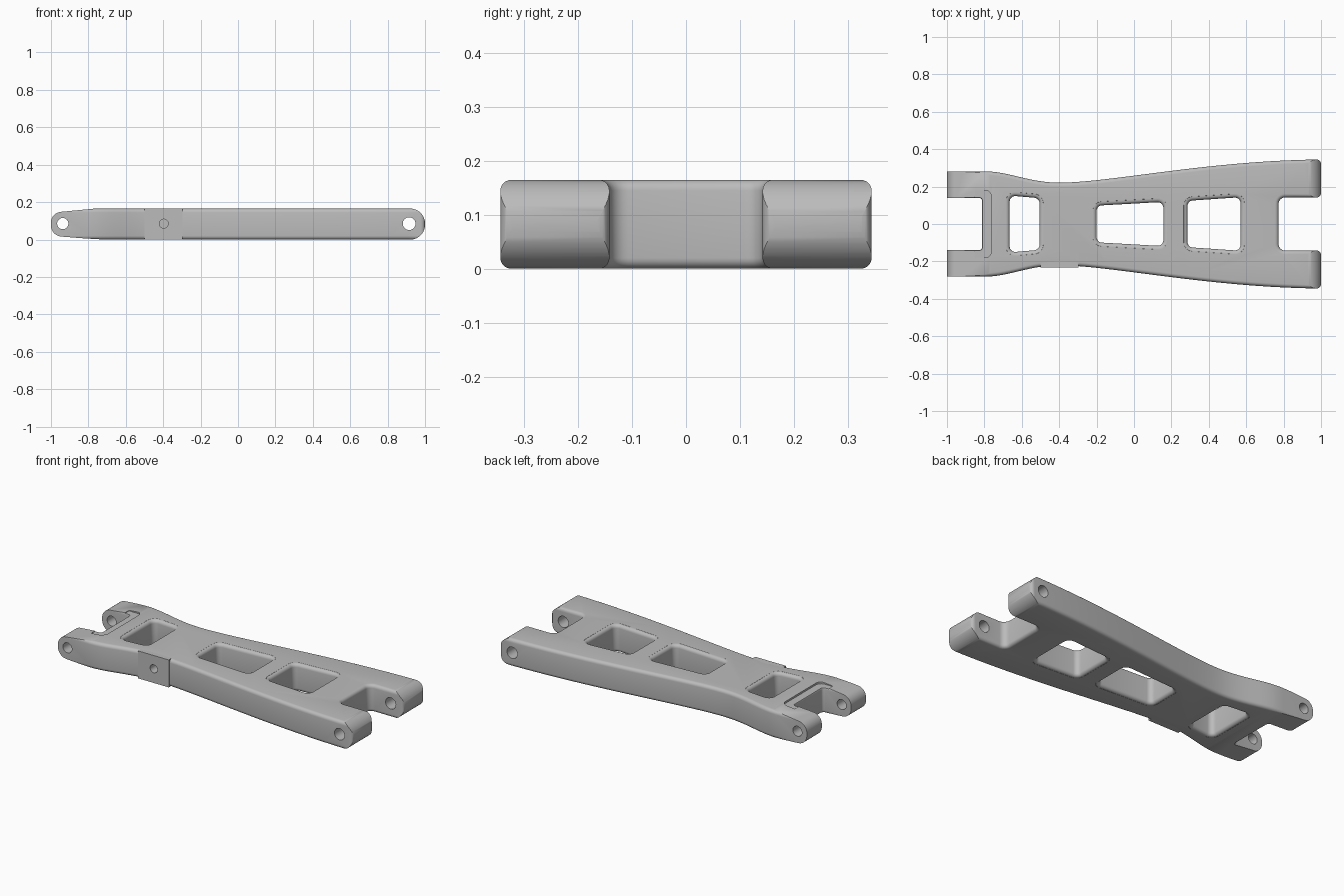
import bpy, bmesh
from math import pi, tan, sin
from mathutils import Vector
from mathutils.geometry import interpolate_bezier

if "Cube" in bpy.data.objects:
    bpy.data.objects.remove(bpy.data.objects["Cube"])

H = 0.165          # arm thickness
R = 0.02           # edge rounding

grey = bpy.data.materials.new("moulded grey")
grey.use_nodes = True
grey.diffuse_color = (0.5, 0.5, 0.5, 1)
grey.node_tree.nodes["Principled BSDF"].inputs["Base Color"].default_value = grey.diffuse_color


def rounded(points, steps=6):
    """Round the corners of a polygon given as (x, y, radius)."""
    out = []
    for i, (x, y, r) in enumerate(points):
        p = Vector((x, y))
        if not r:
            out.append(p)
            continue
        a = (Vector(points[i - 1][:2]) - p).normalized()
        b = (Vector(points[(i + 1) % len(points)][:2]) - p).normalized()
        half = a.angle(b) / 2
        t = r / tan(half)
        centre = p + (a + b).normalized() * (r / sin(half))
        start = (p + a * t - centre).normalized()
        end = (p + b * t - centre).normalized()
        for k in range(steps + 1):
            out.append(centre + start.slerp(end, k / steps).normalized() * r)
    return out


def inset(loop, d):
    """Move a counter-clockwise loop inwards by d."""
    out = []
    for i, p in enumerate(loop):
        e1 = (p - loop[i - 1]).normalized()
        e2 = (loop[(i + 1) % len(loop)] - p).normalized()
        n1, n2 = Vector((-e1.y, e1.x)), Vector((-e2.y, e2.x))
        out.append(p + (n1 + n2) * d / (1 + n1.dot(n2)))
    return out


def prism(name, loop, layers, along_y=False):
    """Stack insets of a loop at (height, inset) layers and close the ends."""
    bm = bmesh.new()
    rings = []
    for h, d in layers:
        rings.append([bm.verts.new((p.x, h, p.y) if along_y else (p.x, p.y, h))
                      for p in inset(loop, d)])
    for low, high in zip(rings, rings[1:]):
        for i in range(len(loop)):
            bm.faces.new((low[i - 1], low[i], high[i], high[i - 1]))
    bm.faces.new(rings[0][::-1])
    bm.faces.new(rings[-1])
    if along_y:
        bmesh.ops.reverse_faces(bm, faces=bm.faces[:])
    mesh = bpy.data.meshes.new(name)
    bm.to_mesh(mesh)
    bm.free()
    mesh.materials.append(grey)
    obj = bpy.data.objects.new(name, mesh)
    bpy.context.collection.objects.link(obj)
    return obj


def combine(target, tool, operation):
    """Apply a boolean and discard the tool."""
    bpy.context.view_layer.objects.active = target
    mod = target.modifiers.new("shape", 'BOOLEAN')
    mod.operation, mod.object, mod.solver = operation, tool, 'EXACT'
    bpy.ops.object.modifier_apply(modifier=mod.name)
    bpy.data.objects.remove(tool)


def pin(x, z, r, y0, y1):
    """Round cutter along y."""
    loop = rounded([(x - r, z - r, r), (x + r, z - r, r),
                    (x + r, z + r, r), (x - r, z + r, r)], 8)
    loop = [p for i, p in enumerate(loop) if (p - loop[i - 1]).length > 1e-4]
    return prism("pin_cutter", loop, [(y0, 0), (y1, 0)], True)


# Rounded edge layers: quarter circles at bottom and top
arc = [(R * (1 - sin(k * pi / 10)), R * (1 - sin((5 - k) * pi / 10))) for k in range(5, -1, -1)]
edge = arc + [(H - h, d) for h, d in reversed(arc)]

# Plan outline: fork at each end, waisted sides
flank = interpolate_bezier((1, 0.345), (0.4, 0.34), (-0.13, 0.221), (-0.4, 0.221), 20)[1:]
flank += interpolate_bezier((-0.4, 0.221), (-0.56, 0.221), (-0.67, 0.281), (-0.79, 0.281), 12)[1:]
half = [(0.773, 0.142, 0.035), (1, 0.142, 0.024), (1, 0.345, 0.024)]
half += [(p[0], p[1], 0) for p in flank]
half += [(-1, 0.281, 0), (-1, 0.139, 0), (-0.812, 0.139, 0.015)]
outline = half + [(x, -y, r) for x, y, r in reversed(half)]
arm = prism("suspension_arm", rounded(outline), edge)

# Side profile: round outer eyes and a tapered inner fork
profile = rounded([(-1, 0.02, 0.06), (-0.82, 0.006, 0), (-0.55, -0.01, 0),
                   (0.8, -0.01, 0), (0.9, -0.001, 0), (1, 0, 0.08), (1, H, 0.08),
                   (0.9, H + 0.001, 0), (0.8, H + 0.01, 0),
                   (-0.74, H + 0.01, 0), (-0.77, H, 0), (-1, 0.143, 0.058)], 12)
combine(arm, prism("profile_cutter", profile, [(-0.5, 0), (0.5, 0)], True), 'INTERSECT')

# Windows with softened rims: x range and half widths at each end
flare = [(-0.01, -R - 0.01), (0.0005, -R)] + [(h, -d) for h, d in edge[1:-1]]
flare += [(H - 0.0005, -R), (H + 0.01, -R - 0.01)]
for x0, x1, w0, w1 in ((-0.665, -0.505, 0.152, 0.138),
                       (-0.2, 0.157, 0.098, 0.118),
                       (0.286, 0.57, 0.124, 0.143)):
    window = rounded([(x0, -w0, 0.03), (x1, -w1, 0.03), (x1, w1, 0.03), (x0, w0, 0.03)])
    combine(arm, prism("window_cutter", window, flare), 'DIFFERENCE')

# Shallow step around the inner fork slot
step = rounded([(-0.85, -0.18, 0), (-0.762, -0.18, 0.035),
                (-0.762, 0.18, 0.035), (-0.85, 0.18, 0)])
combine(arm, prism("step_cutter", step, [(0.154, 0), (0.3, 0)]), 'DIFFERENCE')

# Hinge pin holes
combine(arm, pin(-0.937, 0.085, 0.03, -0.5, 0.5), 'DIFFERENCE')
combine(arm, pin(0.915, 0.085, 0.034, -0.5, 0.5), 'DIFFERENCE')

# Flat mounting pad on the front flank, with a blind hole running into the arm
pad_loop = rounded([(-0.5, 0, 0), (-0.297, 0, 0), (-0.297, H, 0), (-0.5, H, 0)])
pad = prism("front_pad", pad_loop, [(-0.233, 0), (-0.195, 0)], True)
for part in (arm, pad):
    combine(part, pin(-0.397, 0.085, 0.024, -0.3, -0.14), 'DIFFERENCE')

for part in (arm, pad):
    bpy.ops.object.select_all(action='DESELECT')
    part.select_set(True)
    bpy.context.view_layer.objects.active = part
    bpy.ops.object.shade_smooth_by_angle(angle=pi / 6)
